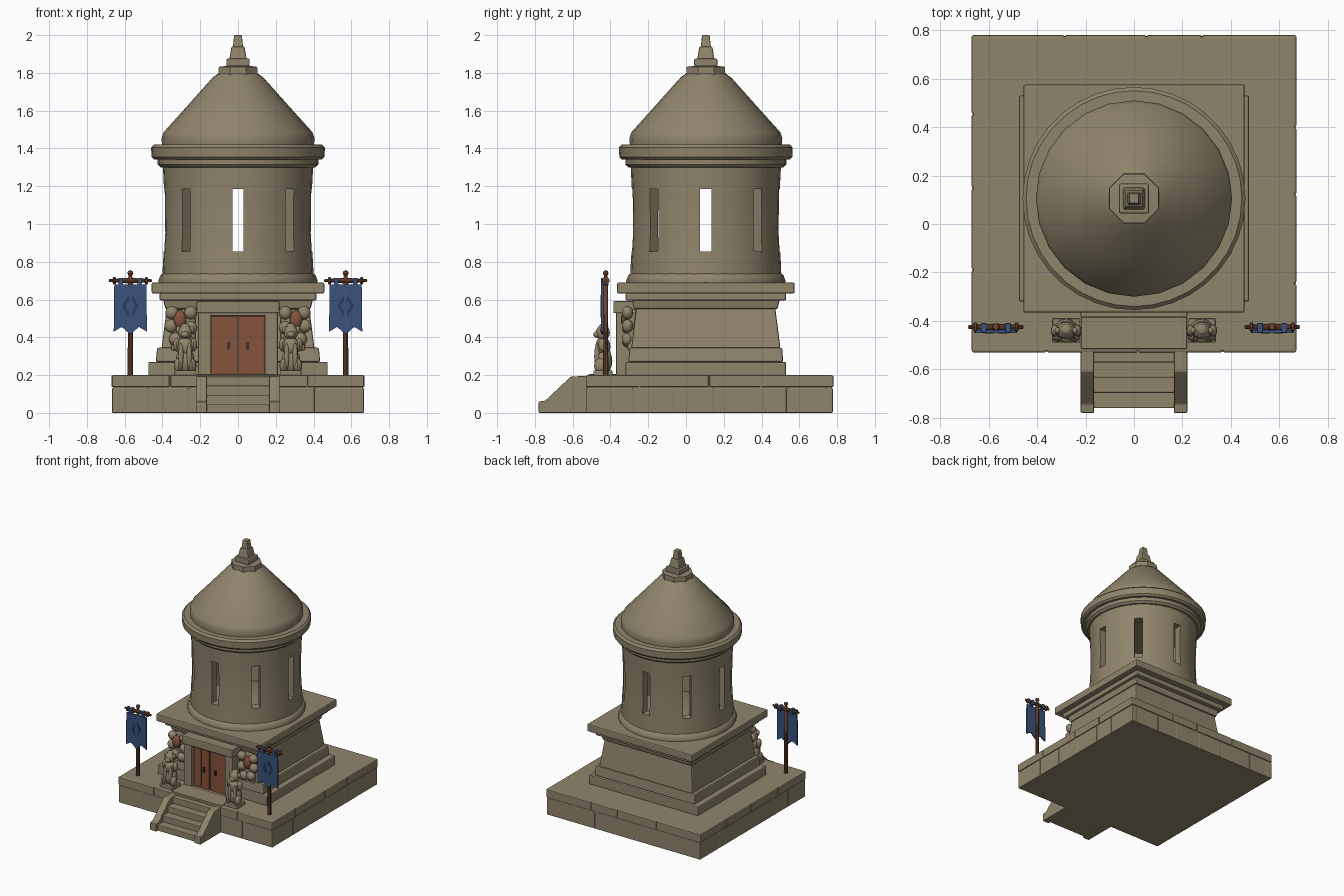
import bpy, bmesh, math, random
from mathutils import Matrix, Vector

random.seed(4)
cube = bpy.data.objects.get("Cube")
if cube:
    bpy.data.objects.remove(cube, do_unlink=True)


def material(name, rgb):
    m = bpy.data.materials.new(name)
    m.use_nodes = True
    m.diffuse_color = (*rgb, 1)
    bsdf = m.node_tree.nodes["Principled BSDF"]
    bsdf.inputs["Base Color"].default_value = (*rgb, 1)
    bsdf.inputs["Roughness"].default_value = 0.9
    return m


STONE = material("tan stone", (0.28, 0.235, 0.15))
DOOR = material("red brown wood", (0.24, 0.085, 0.045))
POLE = material("dark brown wood", (0.16, 0.06, 0.032))
CLOTH = material("blue cloth", (0.04, 0.085, 0.2))
EMBLEM = material("dark blue cloth", (0.022, 0.05, 0.12))
METAL = material("dark iron", (0.05, 0.035, 0.025))
CY = 0.105  # centre of the building along y


def finish(name, bm, mat, bevel=0, smooth=False):
    bmesh.ops.recalc_face_normals(bm, faces=bm.faces)
    mesh = bpy.data.meshes.new(name)
    bm.to_mesh(mesh)
    bm.free()
    mesh.materials.append(mat)
    ob = bpy.data.objects.new(name, mesh)
    bpy.context.collection.objects.link(ob)
    if bevel:
        mod = ob.modifiers.new("worn edges", "BEVEL")
        mod.width, mod.segments = bevel, 2
    if smooth:
        shade(ob)
    return ob


def shade(ob):
    bpy.ops.object.select_all(action="DESELECT")
    ob.select_set(True)
    bpy.context.view_layer.objects.active = ob
    bpy.ops.object.shade_smooth_by_angle(angle=math.radians(35))


def add_box(bm, centre, half, taper=1):
    verts = bmesh.ops.create_cube(bm, size=2)["verts"]
    for v in verts:
        k = taper if v.co.z > 0 else 1
        v.co = Vector((v.co.x * half[0] * k, v.co.y * half[1] * k, v.co.z * half[2])) + Vector(centre)


def box(name, centre, half, mat=STONE, bevel=0.006, taper=1):
    bm = bmesh.new()
    add_box(bm, centre, half, taper)
    return finish(name, bm, mat, bevel)


def tier(name, hx, hy, z0, z1, taper=1, bevel=0.008):
    return box(name, (0, CY, (z0 + z1) / 2), (hx, hy, (z1 - z0) / 2), STONE, bevel, taper)


def lathe(name, profile, mat=STONE, centre=(0, CY), sides=28, closed=False):
    bm = bmesh.new()
    verts = [bm.verts.new((centre[0] + r, centre[1], z)) for r, z in profile]
    pairs = list(zip(verts, verts[1:]))
    if closed:
        pairs.append((verts[-1], verts[0]))
    edges = [bm.edges.new(p) for p in pairs]
    bmesh.ops.spin(bm, geom=verts + edges, cent=(*centre, 0), axis=(0, 0, 1),
                   angle=math.tau, steps=sides, use_duplicate=False)
    bmesh.ops.remove_doubles(bm, verts=bm.verts, dist=1e-4)
    return finish(name, bm, mat, smooth=True)


def prism(name, points, axis, lo, hi, mat=STONE, bevel=0):
    # profile in (y, z) pulled along x, or in (x, z) pulled along y
    bm = bmesh.new()
    put = (lambda a, b: (lo, a, b)) if axis == "x" else (lambda a, b: (a, lo, b))
    face = bm.faces.new([bm.verts.new(put(a, b)) for a, b in points])
    out = bmesh.ops.extrude_face_region(bm, geom=[face])["geom"]
    move = Vector((hi - lo, 0, 0)) if axis == "x" else Vector((0, hi - lo, 0))
    bmesh.ops.translate(bm, vec=move, verts=[g for g in out if isinstance(g, bmesh.types.BMVert)])
    return finish(name, bm, mat, bevel)


def blobs(name, parts, mat=STONE):
    bm = bmesh.new()
    for centre, radii in parts:
        m = Matrix.Translation(centre) @ Matrix.Diagonal((*radii, 1))
        bmesh.ops.create_uvsphere(bm, u_segments=12, v_segments=8, radius=1, matrix=m)
    return finish(name, bm, mat, smooth=True)


# Platform: core with two courses of facing blocks
PX, PY0, PY1 = 0.67, -0.53, 0.78
PYC, PYH = (PY0 + PY1) / 2, (PY1 - PY0) / 2
box("platform_core", (0, PYC, 0.1), (PX - 0.007, PYH - 0.007, 0.1), bevel=0.004)


def course(name, z0, z1, count, inset):
    bm = bmesh.new()
    for along_x, length in ((True, 2 * PX), (False, 2 * PYH)):
        for side in (-1, 1):
            cuts = [0] + [(i + random.uniform(-0.2, 0.2)) / count for i in range(1, count)] + [1]
            for a, b in zip(cuts, cuts[1:]):
                mid, half = ((a + b) / 2 - 0.5) * length, (b - a) * length / 2 - 0.003
                d = 0.02
                if along_x:
                    c, h = (mid, PYC + side * (PYH - d - inset), 0), (half, d, 0)
                else:
                    c, h = (side * (PX - d - inset), PYC + mid, 0), (d, half, 0)
                add_box(bm, (c[0], c[1], (z0 + z1) / 2), (h[0], h[1], (z1 - z0) / 2))
    finish(name, bm, STONE, 0.005)


course("platform_lower_blocks", 0, 0.132, 6, 0.004)
course("platform_coping_blocks", 0.137, 0.199, 4, 0)

# Stairs with sloped cheek walls
for i in range(4):
    front = -0.76 + 0.063 * i
    top = 0.048 * (i + 1)
    box(f"stair_{i + 1}", (0, (front - 0.5) / 2, top / 2), (0.168, (-0.5 - front) / 2, top / 2), bevel=0.005)
cheek = [(-0.78, 0), (-0.78, 0.06), (-0.745, 0.065), (-0.61, 0.192), (-0.51, 0.197), (-0.51, 0)]
for side, label in ((1, "left"), (-1, "right")):
    prism(f"{label}_stair_cheek", cheek, "x", side * 0.165, side * 0.22, bevel=0.005)
box("entrance_paving", (0, -0.44, 0.199), (0.218, 0.075, 0.006), bevel=0.003)

# Square lower storey
tier("plinth_lower", 0.475, 0.425, 0.195, 0.27)
tier("plinth_upper", 0.435, 0.41, 0.27, 0.345, 0.985)
tier("lower_storey_wall", 0.405, 0.395, 0.34, 0.56, 0.93)
tier("cornice_lower", 0.385, 0.38, 0.55, 0.6, 1.03)
tier("cornice_middle", 0.415, 0.425, 0.595, 0.635)
tier("cornice_top", 0.457, 0.47, 0.632, 0.69)

# Round tower wall pierced by eight slots
wall = lathe("tower_wall", [(0.4, 0.72), (0.398, 0.78), (0.388, 0.95), (0.39, 1.15), (0.398, 1.31),
                            (0.33, 1.31), (0.33, 0.72)], closed=True, sides=32)
bm = bmesh.new()
for i in range(8):
    slot = bmesh.ops.create_cube(bm, size=1)["verts"]
    turn = Matrix.Rotation(i * math.pi / 4, 4, "Z")
    shape = Matrix.Translation((0, CY, 1.02)) @ turn @ Matrix.Translation((0.36, 0, 0)) \
        @ Matrix.Diagonal((0.2, 0.06, 0.33, 1))
    bmesh.ops.transform(bm, matrix=shape, verts=slot)
cutter = finish("slot_cutter", bm, STONE)
cutter.hide_render = True
mod = wall.modifiers.new("slots", "BOOLEAN")
mod.operation, mod.solver, mod.object = "DIFFERENCE", "EXACT", cutter
bpy.context.view_layer.objects.active = wall
bpy.ops.object.modifier_apply(modifier="slots")
bpy.data.objects.remove(cutter, do_unlink=True)
shade(wall)

lathe("tower_foot", [(0, 0.68), (0.42, 0.68), (0.422, 0.7), (0.41, 0.73), (0.398, 0.738), (0, 0.738)])
lathe("tower_neck_ring", [(0, 1.3), (0.41, 1.3), (0.426, 1.315), (0.426, 1.345), (0, 1.345)])
lathe("tower_rim", [(0, 1.342), (0.445, 1.342), (0.458, 1.355), (0.46, 1.405), (0.445, 1.42), (0, 1.42)], sides=36)
lathe("roof", [(0, 1.415), (0.402, 1.415), (0.405, 1.455), (0.395, 1.485), (0.26, 1.635),
               (0.135, 1.775), (0.1, 1.8), (0, 1.8)], sides=24)

# Stepped finial
cap = lathe("finial_octagon", [(0, 1.785), (0.112, 1.785), (0.11, 1.832), (0, 1.845)], sides=8)
cap.data.transform(Matrix.Translation((0, CY, 0)) @ Matrix.Rotation(math.pi / 8, 4, "Z")
                   @ Matrix.Translation((0, -CY, 0)))
tier("finial_block", 0.062, 0.062, 1.835, 1.875)
tier("finial_shaft", 0.046, 0.046, 1.87, 1.94, 0.75)
tier("finial_tip", 0.027, 0.027, 1.935, 2.0, 0.75, 0.005)

# Portal and double door
box("door_backing", (0, -0.3, 0.37), (0.2, 0.03, 0.17))
box("portal_lintel", (0, -0.31, 0.56), (0.22, 0.075, 0.032))
box("portal_inner_lintel", (0, -0.34, 0.522), (0.15, 0.025, 0.008), bevel=0.003)
for s, label in ((1, "left"), (-1, "right")):
    box(f"{label}_portal_jamb", (s * 0.178, -0.315, 0.365), (0.033, 0.055, 0.168))
    box(f"{label}_door", (s * 0.0725, -0.336, 0.36), (0.07, 0.009, 0.158), DOOR, 0.003)
    for j in (-1, 1):
        box(f"{label}_door_plank", (s * 0.0725 + j * 0.034, -0.346, 0.36), (0.031, 0.004, 0.152), DOOR, 0.002)
    box(f"{label}_door_handle", (s * 0.05, -0.354, 0.355), (0.008, 0.005, 0.02), METAL, 0.002)

    # Wall carving with a painted shield
    box(f"{label}_carving_backing", (s * 0.29, -0.285, 0.44), (0.065, 0.025, 0.11), bevel=0.012)
    blobs(f"{label}_wall_carving",
          [((s * (0.3 + dx), -0.31, z), (0.035, 0.03, 0.035))
           for dx, z in ((0.05, 0.53), (-0.05, 0.53), (0.055, 0.46), (-0.05, 0.45), (0.03, 0.39), (-0.03, 0.38))])
    blobs(f"{label}_painted_shield", [((s * 0.308, -0.322, 0.495), (0.034, 0.022, 0.048))], DOOR)

    # Seated guardian statue
    x, y = s * 0.28, -0.44
    box(f"{label}_guardian_base", (x, y, 0.21), (0.056, 0.05, 0.015), bevel=0.005)
    parts = [((x, y + 0.005, 0.275), (0.05, 0.045, 0.07)),
             ((x, y, 0.35), (0.045, 0.04, 0.055)),
             ((x, y, 0.425), (0.037, 0.037, 0.042)),
             ((x, y - 0.03, 0.415), (0.022, 0.02, 0.018)),
             ((x, y + 0.005, 0.46), (0.024, 0.024, 0.014))]
    for k in (-1, 1):
        parts += [((x + k * 0.036, y - 0.012, 0.25), (0.024, 0.035, 0.04)),
                  ((x + k * 0.022, y - 0.03, 0.3), (0.014, 0.016, 0.07)),
                  ((x + k * 0.045, y, 0.36), (0.018, 0.025, 0.035)),
                  ((x + k * 0.036, y, 0.44), (0.012, 0.014, 0.02))]
    blobs(f"{label}_guardian", parts)

    # Banner on a pole
    x, y = s * 0.57, -0.425
    lathe(f"{label}_banner_pole", [(0, 0.2), (0.015, 0.2), (0.013, 0.42), (0.011, 0.72), (0.008, 0.725),
                                   (0.016, 0.738), (0.012, 0.75), (0, 0.756)], POLE, (x, y), 10)
    bar = lathe(f"{label}_banner_crossbar",
                [(0, -0.115), (0.008, -0.112), (0.008, -0.095), (0.02, -0.09), (0.02, -0.08), (0.01, -0.075),
                 (0.015, 0), (0.01, 0.075), (0.02, 0.08), (0.02, 0.09), (0.008, 0.095), (0.008, 0.112),
                 (0, 0.115)], POLE, (0, 0), 10)
    bar.data.transform(Matrix.Translation((x, y, 0.7)) @ Matrix.Rotation(math.pi / 2, 4, "Y"))
    cloth = [(-0.085, 0.68), (0.085, 0.68), (0.088, 0.43), (0.045, 0.455), (0, 0.415), (-0.045, 0.455), (-0.088, 0.43)]
    prism(f"{label}_banner_cloth", [(x + a, b) for a, b in cloth], "y", y - 0.024, y - 0.012, CLOTH)
    for k in (-1, 1):
        box(f"{label}_banner_loop", (x + k * 0.05, y - 0.004, 0.695), (0.012, 0.02, 0.02), CLOTH, 0.004)
        diamond = [(k * 0.008, 0.625), (k * 0.045, 0.565), (k * 0.008, 0.505), (k * 0.008, 0.535),
                   (k * 0.026, 0.565), (k * 0.008, 0.595)]
        prism(f"{label}_banner_emblem", [(x + a, b) for a, b in diamond], "y", y - 0.027, y - 0.023, EMBLEM)
